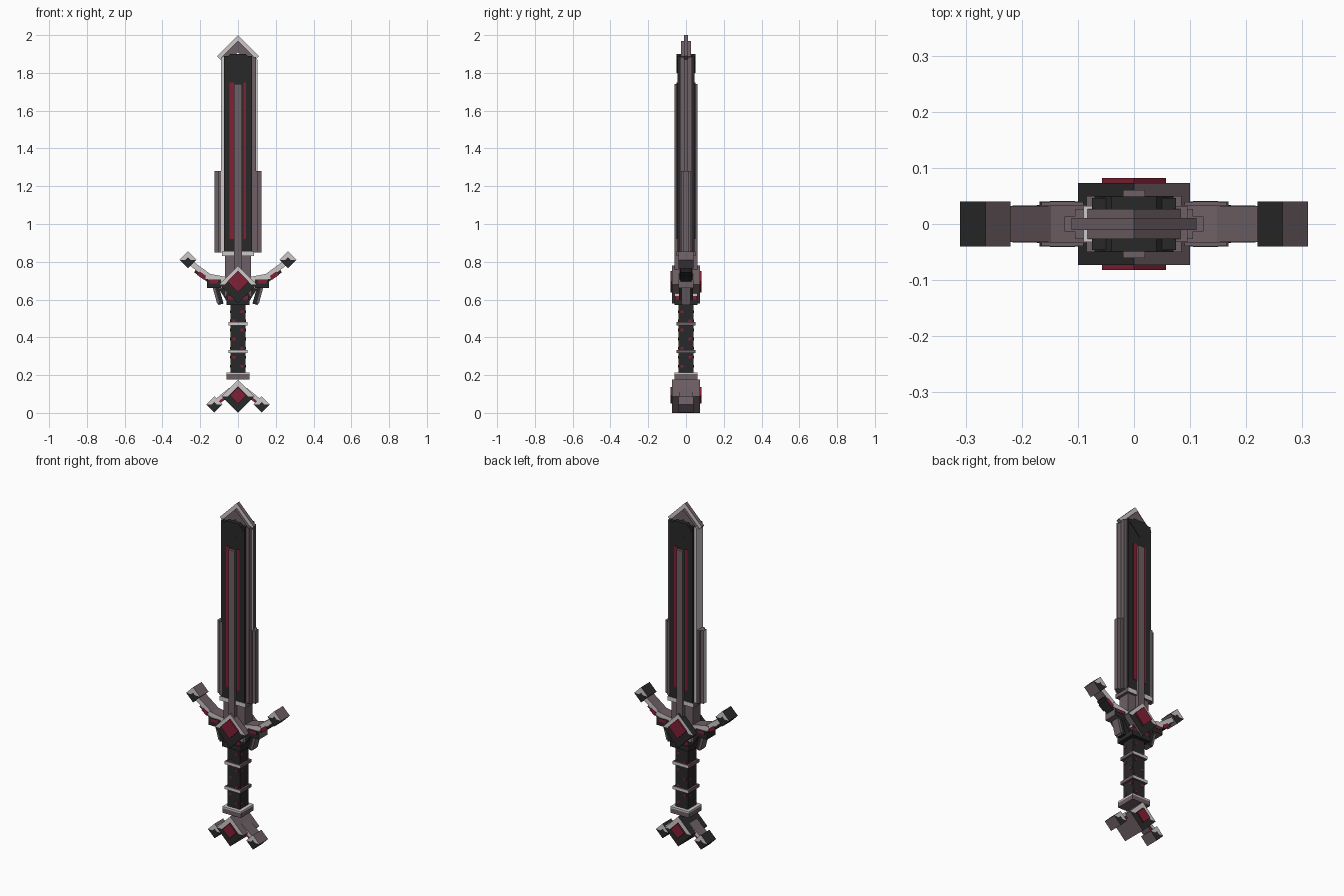
import bpy, bmesh, math

cube = bpy.data.objects.get("Cube")
if cube:
    bpy.data.objects.remove(cube, do_unlink=True)


def material(name, r, g, b):
    m = bpy.data.materials.new(name)
    m.use_nodes = True
    m.diffuse_color = (r, g, b, 1)
    m.node_tree.nodes["Principled BSDF"].inputs["Base Color"].default_value = (r, g, b, 1)
    return m


LIGHT = material("pale steel", 0.62, 0.58, 0.58)
MAUVE = material("mauve steel", 0.155, 0.115, 0.13)
DARK = material("charcoal", 0.022, 0.022, 0.022)
RED = material("crimson", 0.22, 0.014, 0.036)
DEEP = material("deep crimson", 0.12, 0.008, 0.02)


def prism(name, outline, depth, face, left=None, right=None, y=0):
    """Extrude an x-z outline along y; colour front/back, -x and +x sides by normal."""
    left = left or face
    right = right or left
    bm = bmesh.new()
    near = [bm.verts.new((x, y - depth, z)) for x, z in outline]
    far = [bm.verts.new((x, y + depth, z)) for x, z in outline]
    bm.faces.new(near)
    bm.faces.new(far[::-1])
    n = len(outline)
    for i in range(n):
        j = (i + 1) % n
        bm.faces.new((near[j], near[i], far[i], far[j]))
    bmesh.ops.recalc_face_normals(bm, faces=bm.faces[:])
    bm.normal_update()
    for f in bm.faces:
        f.material_index = 0 if abs(f.normal.y) > 0.5 else 1 if f.normal.x < -0.1 else 2
    mesh = bpy.data.meshes.new(name)
    bm.to_mesh(mesh)
    bm.free()
    for m in (face, left, right):
        mesh.materials.append(m)
    ob = bpy.data.objects.new(name, mesh)
    bpy.context.collection.objects.link(ob)
    return ob


def box(name, x0, x1, z0, z1, depth, face, left=None, right=None, y=0):
    return prism(name, [(x0, z0), (x1, z0), (x1, z1), (x0, z1)], depth, face, left, right, y)


def bar(name, p, q, width, depth, face, left=None, right=None):
    dx, dz = q[0] - p[0], q[1] - p[1]
    k = width / 2 / math.hypot(dx, dz)
    ox, oz = -dz * k, dx * k
    pts = [(p[0] + ox, p[1] + oz), (p[0] - ox, p[1] - oz),
           (q[0] - ox, q[1] - oz), (q[0] + ox, q[1] + oz)]
    return prism(name, pts, depth, face, left, right)


def tip_chevron(name, z, r, h, depth, face):
    """Two square-ended bars meeting in a point."""
    pts = [(-r, 0), (0, r), (r, 0), (r - h, -h), (0, r - 2 * h), (h - r, -h)]
    prism(name, [(a, z + b) for a, b in pts], depth, face, MAUVE)


def diamond(name, x, z, r, t, depth):
    """Square on its corner: pale upper chevron over a dark lower body."""
    i = r - t
    crest = [(-r, 0), (0, r), (r, 0), (i, 0), (0, i), (-i, 0)]
    body = [(-r, 0), (-i, 0), (0, i), (i, 0), (r, 0), (0, -r)]
    for part, pts, face in (("_crest", crest, LIGHT), ("_body", body, DARK)):
        prism(name + part, [(x + a, z + b) for a, b in pts], depth, face, DARK, MAUVE)


def gem(name, z, r, depth):
    prism(name + "_upper", [(-r, z), (0, z + r), (r, z)], depth, RED)
    prism(name + "_lower", [(-r, z), (r, z), (0, z - r)], depth, RED, DEEP)


# Blade core, central ridge and base
box("blade_core", -0.075, 0.075, 0.84, 1.89, 0.046, DARK)
box("blade_ridge", -0.02, 0.02, 0.74, 1.74, 0.061, MAUVE)
box("blade_neck", -0.07, 0.07, 0.62, 0.84, 0.036, MAUVE)
box("blade_collar", -0.085, 0.085, 0.83, 0.855, 0.05, LIGHT, MAUVE)

# Crimson grooves: a broad and a narrow one on each face
for f, side in ((-1, "front"), (1, "back")):
    for name, a, b in (("broad", 0.02, 0.044), ("narrow", -0.043, -0.029)):
        box(side + "_groove_" + name, min(f * a, f * b), max(f * a, f * b),
            0.92, 1.75, 0.004, RED, DARK, y=f * 0.045)

# Blade tip
tip_chevron("tip_edge", 1.889, 0.111, 0.025, 0.011, LIGHT)
tip_chevron("tip_bevel", 1.886, 0.083, 0.03, 0.027, MAUVE)
prism("tip_plate", [(-0.07, 1.87), (0, 1.80), (0.07, 1.87), (0.04, 1.9), (-0.04, 1.9)],
      0.049, DARK)

# Blade edges differ: pale on one side, mauve with a pale fin on the other
box("right_blade_edge", -0.09, -0.07, 0.85, 1.885, 0.032, LIGHT)
box("left_blade_edge", 0.07, 0.095, 0.85, 1.885, 0.032, MAUVE)
box("left_blade_fin", 0.09, 0.104, 0.85, 1.87, 0.011, LIGHT, MAUVE)

for s, side in ((-1, "right"), (1, "left")):
    # Lower blade wings
    def sbox(name, a, b, *rest):
        return box(side + "_" + name, min(s * a, s * b), max(s * a, s * b), *rest)

    def sbar(name, p, q, *rest):
        return bar(side + "_" + name, (s * p[0], p[1]), (s * q[0], q[1]), *rest)

    sbox("blade_wing", 0.08, 0.124, 0.85, 1.28, 0.013, MAUVE, LIGHT, MAUVE)
    sbox("blade_wing_inner", 0.075, 0.105, 0.85, 1.28, 0.027, MAUVE)

    # Cross guard arm
    sbar("guard_inner_arm", (0.04, 0.70), (0.17, 0.725), 0.03, 0.034, LIGHT, MAUVE)
    sbar("guard_outer_arm", (0.15, 0.72), (0.245, 0.79), 0.028, 0.032, LIGHT, MAUVE)
    sbar("guard_outer_underside", (0.15, 0.70), (0.225, 0.755), 0.025, 0.028, DARK)
    sbar("guard_red_inlay", (0.175, 0.715), (0.21, 0.74), 0.023, 0.033, RED, DARK)
    sbox("guard_block", 0.09, 0.165, 0.66, 0.705, 0.039, DARK, DARK, MAUVE)
    sbox("guard_block_inlay", 0.105, 0.15, 0.685, 0.703, 0.041, RED, DARK)
    diamond(side + "_guard_tip", s * 0.265, 0.81, 0.045, 0.032, 0.04)
    sbar("guard_prong", (0.115, 0.665), (0.09, 0.575), 0.028, 0.022, DARK, DARK, MAUVE)
    sbar("guard_prong_edge", (0.128, 0.665), (0.105, 0.58), 0.012, 0.024, MAUVE)
    sbar("guard_shoulder", (0.045, 0.60), (0.085, 0.665), 0.035, 0.036, DARK)

    # Pommel arm
    sbar("pommel_arm", (0.04, 0.125), (0.12, 0.06), 0.02, 0.034, LIGHT, MAUVE)
    sbar("pommel_arm_inlay", (0.05, 0.10), (0.11, 0.055), 0.025, 0.03, RED, MAUVE)
    diamond(side + "_pommel_tip", s * 0.125, 0.045, 0.043, 0.03, 0.04)

# Guard centre
diamond("guard_centre", 0, 0.68, 0.1, 0.03, 0.073)
gem("guard_gem", 0.695, 0.057, 0.082)

# Grip with rings and crimson wrapping
box("grip", -0.04, 0.04, 0.19, 0.6, 0.04, DARK)
box("grip_top_collar", -0.062, 0.062, 0.57, 0.60, 0.062, DARK)
box("grip_top_band", -0.055, 0.055, 0.592, 0.62, 0.058, RED)
box("grip_top_trim", -0.06, 0.06, 0.62, 0.632, 0.06, DARK, LIGHT)
box("grip_base_collar", -0.06, 0.06, 0.178, 0.205, 0.06, MAUVE)
box("grip_base_trim", -0.06, 0.06, 0.205, 0.215, 0.06, LIGHT, LIGHT)
for z in (0.325, 0.472):
    box("grip_ring", -0.051, 0.051, z - 0.009, z + 0.009, 0.051, LIGHT, MAUVE)
for i in range(7):
    z = 0.24 + i * 0.048
    x = 0.022 * (-1) ** i
    box("grip_fleck_front", x - 0.008, x + 0.008, z, z + 0.014, 0.042, RED)
    box("grip_fleck_side", -0.042, 0.042, z, z + 0.014, 0.008, RED, y=-x)

# Pommel centre
diamond("pommel_centre", 0, 0.088, 0.088, 0.034, 0.073)
gem("pommel_gem", 0.093, 0.044, 0.081)
